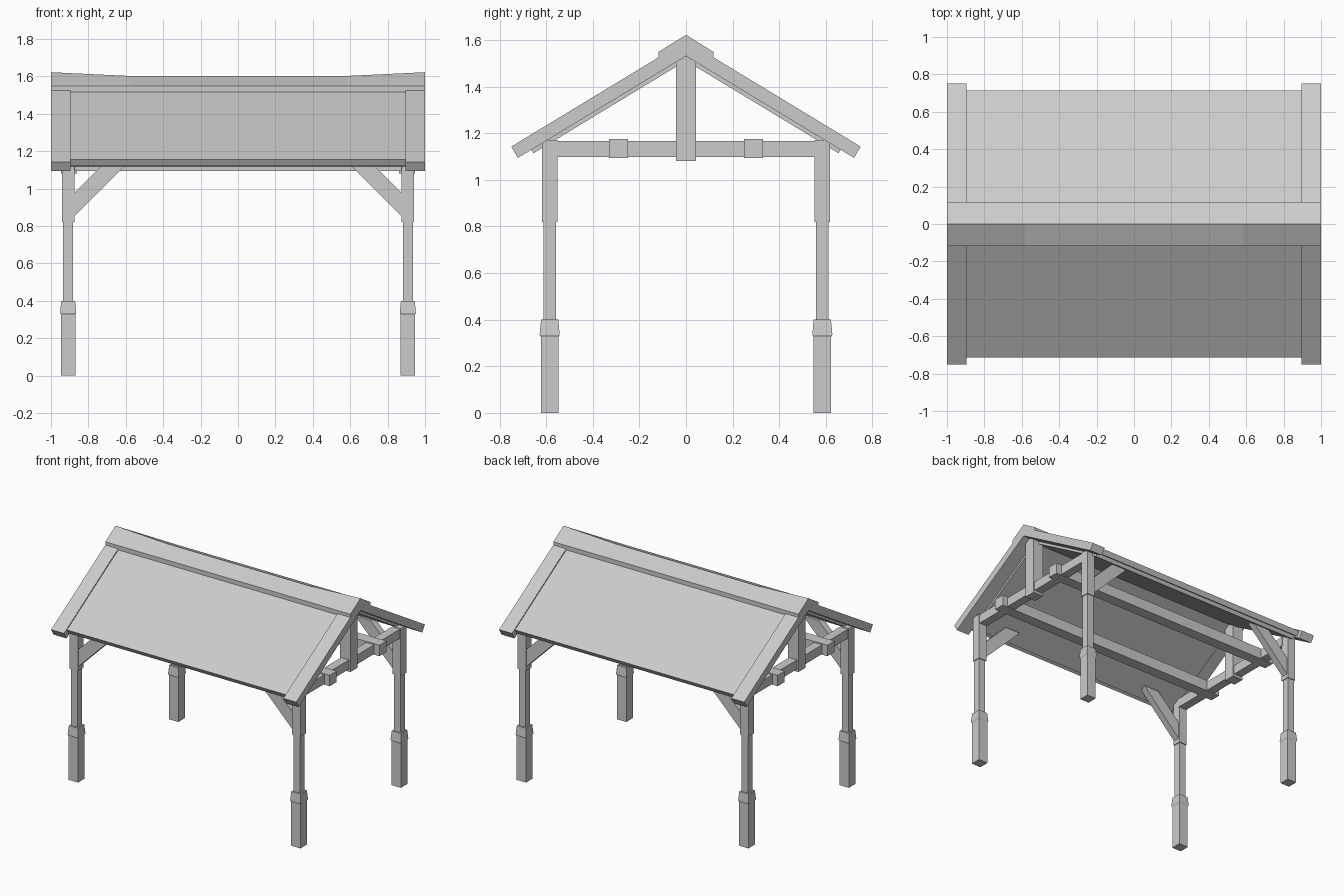
import bpy, bmesh, math

if "Cube" in bpy.data.objects:
    bpy.data.objects.remove(bpy.data.objects["Cube"], do_unlink=True)

GREY = (0.6, 0.6, 0.6, 1.0)
mat = bpy.data.materials.new("plain grey")
mat.use_nodes = True
mat.diffuse_color = GREY
mat.node_tree.nodes["Principled BSDF"].inputs["Base Color"].default_value = GREY

PITCH = math.atan(0.606)
POST_X, POST_Y = 0.908, 0.585


def loft(name, rings):
    """Skin a list of equal-length closed rings and cap both ends."""
    bm = bmesh.new()
    loops = [[bm.verts.new(p) for p in ring] for ring in rings]
    n = len(loops[0])
    for a, b in zip(loops, loops[1:]):
        for i in range(n):
            j = (i + 1) % n
            bm.faces.new((a[i], a[j], b[j], b[i]))
    bm.faces.new(loops[0])
    bm.faces.new(loops[-1])
    bmesh.ops.recalc_face_normals(bm, faces=bm.faces)
    mesh = bpy.data.meshes.new(name)
    bm.to_mesh(mesh)
    bm.free()
    mesh.materials.append(mat)
    obj = bpy.data.objects.new(name, mesh)
    bpy.context.collection.objects.link(obj)
    return obj


def box(name, x, y, z):
    """Box from (low, high) pairs."""
    return loft(name, [[(px, y[0], z[0]), (px, y[1], z[0]),
                        (px, y[1], z[1]), (px, y[0], z[1])] for px in x])


def gable(name, x0, x1, top, depth, reach):
    """Folded roof slab with ends cut square to the slope."""
    k, c, s = math.tan(PITCH), math.cos(PITCH), math.sin(PITCH)
    outer = (reach, top - k * reach)
    inner = (reach - depth * c * s, outer[1] - depth * c * c)
    profile = [(0, top), outer, inner, (0, top - depth),
               (-inner[0], inner[1]), (-outer[0], outer[1])]
    return loft(name, [[(x, y, z) for y, z in profile] for x in (x0, x1)])


# Roof covering, lining below it and the gable end boards
gable("roof_panel", -0.895, 0.895, 1.588, 0.045, 0.715)
gable("roof_lining", -0.895, 0.895, 1.546, 0.035, 0.67)
gable("right_gable_boards", -1, -0.895, 1.597, 0.066, 0.75)
gable("left_gable_boards", 0.895, 1, 1.597, 0.066, 0.75)

# Ridge cap, swept up toward both ends
cap = []
for x, peak in ((-1, 1.622), (-0.58, 1.602), (0.58, 1.602), (1, 1.622)):
    cap.append([(x, 0, peak), (x, 0.118, 1.549), (x, 0.118, 1.515),
                (x, 0, 1.57), (x, -0.118, 1.515), (x, -0.118, 1.549)])
loft("ridge_cap", cap)

# Posts: plinth with flared collar, slim shaft, thicker head
POST = ((0, 0.038), (0.325, 0.038), (0.335, 0.043), (0.4, 0.037),
        (0.4, 0.027), (0.82, 0.027), (0.82, 0.033), (1.17, 0.033))
CORNERS = ((-1, -1), (1, -1), (1, 1), (-1, 1))
for sx, side in ((-1, "right"), (1, "left")):
    for sy, end in ((-1, "front"), (1, "back")):
        cx, cy = sx * POST_X, sy * POST_Y
        loft(f"{end}_{side}_post",
             [[(cx + u * r, cy + v * r, z) for u, v in CORNERS] for z, r in POST])

        # Diagonal brace rising from the post head into the roof
        profile = ((0.88, 0.845), (0.88, 0.972), (0.69, 1.16), (0.565, 1.16))
        loft(f"{end}_{side}_brace",
             [[(sx * x, cy + w, z) for x, z in profile] for w in (-0.025, 0.025)])

    # Cross tie and king post at each end
    tx = sx * 0.904
    box(f"{side}_tie_beam", (tx - 0.033, tx + 0.033), (-0.56, 0.56), (1.099, 1.167))
    box(f"{side}_king_post", (tx - 0.043, tx + 0.043), (-0.043, 0.043), (1.08, 1.53))

# Long beams carried across the ties
for sy, end in ((-1, "front"), (1, "back")):
    cy = sy * 0.29
    box(f"{end}_long_beam", (-0.98, 0.98), (cy - 0.041, cy + 0.041), (1.094, 1.175))
